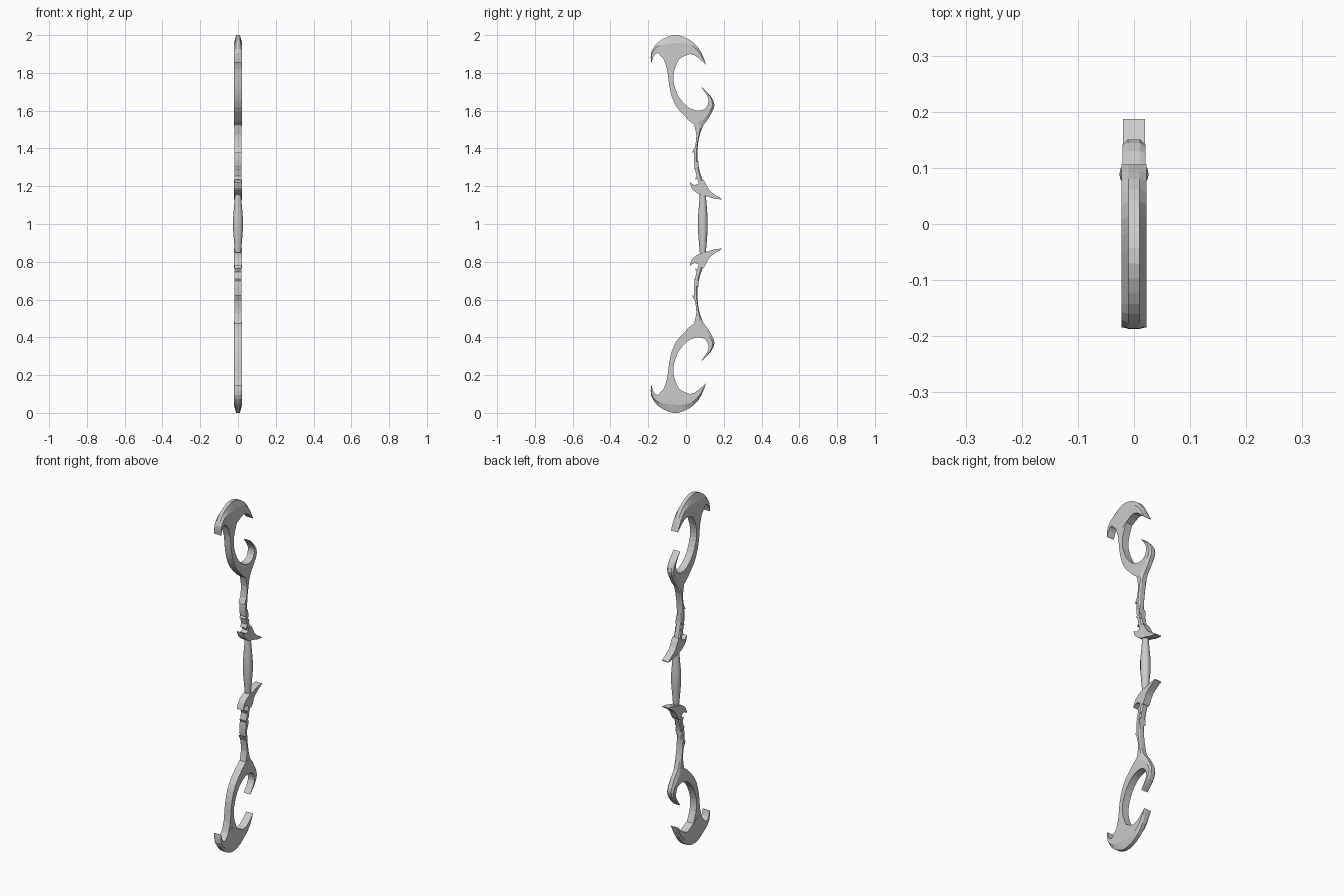
import bpy, bmesh, math
from mathutils import Vector

if "Cube" in bpy.data.objects:
    bpy.data.objects.remove(bpy.data.objects["Cube"])


def smooth(pts, n=2):
    """Catmull-Rom resampling of (y, z) points, n steps per span."""
    p = [Vector(q) for q in pts]
    p = [2 * p[0] - p[1]] + p + [2 * p[-1] - p[-2]]
    out = []
    for i in range(1, len(p) - 2):
        a, b, c, d = p[i - 1:i + 3]
        for k in range(n):
            t = k / n
            out.append(0.5 * (2 * b + (c - a) * t + (2 * a - 5 * b + 4 * c - d) * t * t
                              + (3 * b - a - 3 * c + d) * t ** 3))
    out.append(p[-2])
    return out


def blade(name, outer, inner, half, edge, bevel_from=0, n=2):
    """Flat ribbon between two edges; the outer edge thins to 'edge'. Mirrored about z = 1."""
    bm = bmesh.new()
    rings = []
    for i, (o, q) in enumerate(zip(smooth(outer, n), smooth(inner, n))):
        e = edge if i >= bevel_from * n else half
        r = o.lerp(q, 0.3)
        ring = [(e, o), (half, r), (half, q), (-half, q), (-half, r), (-e, o)]
        rings.append([bm.verts.new((x, v.x, v.y)) for x, v in ring])
    for a, b in zip(rings, rings[1:]):
        for k in range(6):
            j = (k + 1) % 6
            bm.faces.new((a[k], a[j], b[j], b[k]))
    bm.faces.new(rings[0])
    bm.faces.new(rings[-1])
    bmesh.ops.remove_doubles(bm, verts=bm.verts, dist=1e-4)
    bmesh.ops.recalc_face_normals(bm, faces=bm.faces)
    me = bpy.data.meshes.new(name)
    bm.to_mesh(me)
    bm.free()
    ob = bpy.data.objects.new(name, me)
    ob.location.z = 1
    bpy.context.collection.objects.link(ob)
    m = ob.modifiers.new("mirror", 'MIRROR')
    m.use_axis = (False, False, True)
    m.use_mirror_merge = False
    return ob


# crescent blades at both ends
blade("crescent_blade",
      [(-.184, .855), (-.186, .905), (-.16, .95), (-.122, .98), (-.07, 1.0),
       (-.015, .992), (.04, .96), (.08, .91), (.106, .843)],
      [(-.182, .855), (-.172, .888), (-.15, .905), (-.125, .88), (-.09, .85),
       (-.035, .875), (.02, .90), (.065, .88), (.105, .843)], .022, .01)

# curved stem ending in the hook that faces the crescent
blade("stem_hook",
      [(-.125, .89), (-.10, .82), (-.09, .74), (-.077, .68), (-.05, .62), (-.008, .572),
       (.045, .525), (.093, .525), (.135, .588), (.151, .63), (.13, .678), (.082, .726)],
      [(-.035, .878), (-.06, .82), (-.067, .77), (-.06, .726), (-.035, .668), (.003, .625),
       (.035, .607), (.067, .60), (.103, .612), (.119, .646), (.113, .678), (.081, .725)],
      .0205, .011, bevel_from=7)

# slim limb between hook and guard
blade("limb",
      [(.10, .54), (.075, .48), (.063, .42), (.06, .36), (.068, .30), (.082, .25), (.097, .205)],
      [(.04, .54), (.055, .47), (.048, .41), (.042, .36), (.044, .31), (.055, .26), (.07, .205)],
      .0195, .012)

# small thorns along the limb
for i, (y, z) in enumerate([(.031, .375), (.04, .29), (.047, .235)]):
    blade(f"thorn_{i + 1}", [(y + .025, z + .045), (y + .012, z + .025), (y, z)],
          [(y + .026, z + .005), (y + .013, z + .007), (y + .001, z)], .019, .019)

# winged guard above and below the grip
blade("guard",
      [(.018, .222), (.045, .207), (.066, .215), (.093, .233), (.119, .185), (.146, .16), (.187, .134)],
      [(.019, .219), (.03, .19), (.05, .17), (.077, .154), (.114, .146), (.146, .135), (.187, .130)],
      .02, .02)

# lathed grip
bm = bmesh.new()
rings = []
for z, r in [(-.15, .016), (-.13, .018), (-.08, .022), (-.03, .026), (.03, .026),
             (.08, .022), (.13, .018), (.17, .016)]:
    rings.append([bm.verts.new((r * math.cos(a), r * math.sin(a), z))
                  for a in (math.tau * k / 16 for k in range(16))])
for a, b in zip(rings, rings[1:]):
    for k in range(16):
        j = (k + 1) % 16
        bm.faces.new((a[k], a[j], b[j], b[k]))
bm.faces.new(rings[0][::-1])
bm.faces.new(rings[-1])
me = bpy.data.meshes.new("grip")
bm.to_mesh(me)
bm.free()
grip = bpy.data.objects.new("grip", me)
grip.location = (0, .089, 1)
bpy.context.collection.objects.link(grip)
bpy.context.view_layer.objects.active = grip
grip.select_set(True)
bpy.ops.object.shade_smooth_by_angle(angle=math.radians(40))
